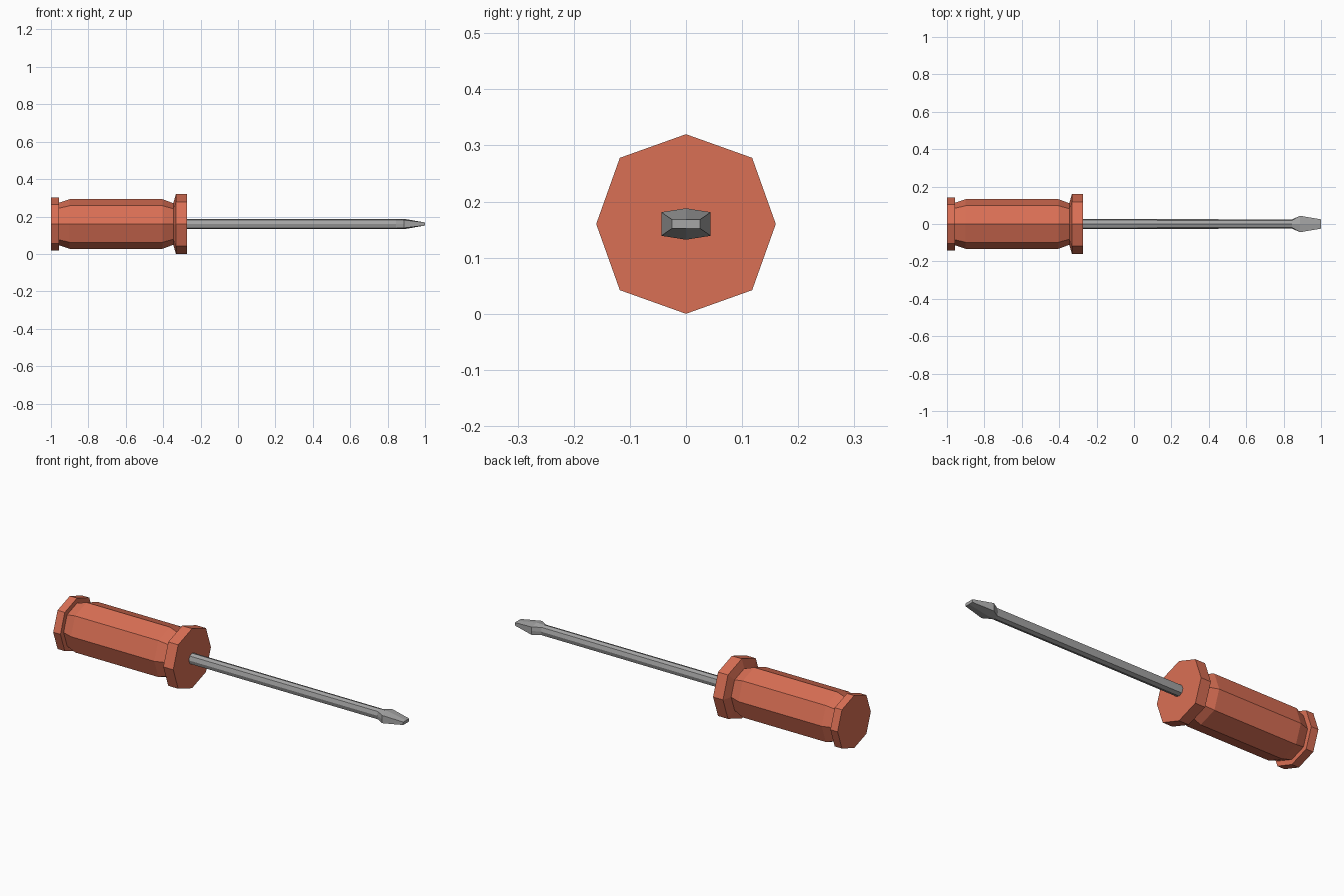
import bpy, bmesh

if "Cube" in bpy.data.objects:
    bpy.data.objects.remove(bpy.data.objects["Cube"])

AXIS_Z = 0.16


def material(name, rgb):
    m = bpy.data.materials.new(name)
    m.diffuse_color = (*rgb, 1)
    m.use_nodes = True
    m.node_tree.nodes["Principled BSDF"].inputs["Base Color"].default_value = m.diffuse_color
    return m


def octagon(ry, rz, dy=None, dz=None):
    """Eight section points with corners on the axes; dy, dz place the diagonals."""
    dy = 0.737 * ry if dy is None else dy
    dz = 0.737 * rz if dz is None else dz
    return [(ry, 0), (dy, dz), (0, rz), (-dy, dz),
            (-ry, 0), (-dy, -dz), (0, -rz), (dy, -dz)]


def loft(name, sections, mat):
    """Skin a row of (x, section) rings and cap both ends."""
    bm = bmesh.new()
    rings = [[bm.verts.new((x, y, AXIS_Z + z)) for y, z in pts] for x, pts in sections]
    for a, b in zip(rings, rings[1:]):
        for i in range(8):
            j = (i + 1) % 8
            bm.faces.new((a[i], a[j], b[j], b[i]))
    bm.faces.new(rings[0])
    bm.faces.new(rings[-1])
    bmesh.ops.recalc_face_normals(bm, faces=bm.faces)
    mesh = bpy.data.meshes.new(name)
    bm.to_mesh(mesh)
    bm.free()
    mesh.materials.append(mat)
    obj = bpy.data.objects.new(name, mesh)
    bpy.context.collection.objects.link(obj)
    return obj


orange = material("orange plastic", (0.70, 0.16, 0.09))
steel = material("grey steel", (0.38, 0.38, 0.38))

# Handle: end cap, grip with tapered ends, front flange
profile = [(-1.0, 0.141), (-0.957, 0.141), (-0.957, 0.114), (-0.90, 0.133),
           (-0.405, 0.133), (-0.346, 0.111), (-0.332, 0.16), (-0.273, 0.16)]
loft("handle", [(x, octagon(r, r)) for x, r in profile], orange)

# Blade: slim shaft flaring into a flat tip
loft("blade", [
    (-0.28, octagon(0.028, 0.028)),
    (0.845, octagon(0.024, 0.028, 0.019, 0.021)),
    (0.887, octagon(0.044, 0.028, 0.044, 0.021)),
    (1.0, octagon(0.025, 0.008, 0.025, 0.008)),
], steel)
